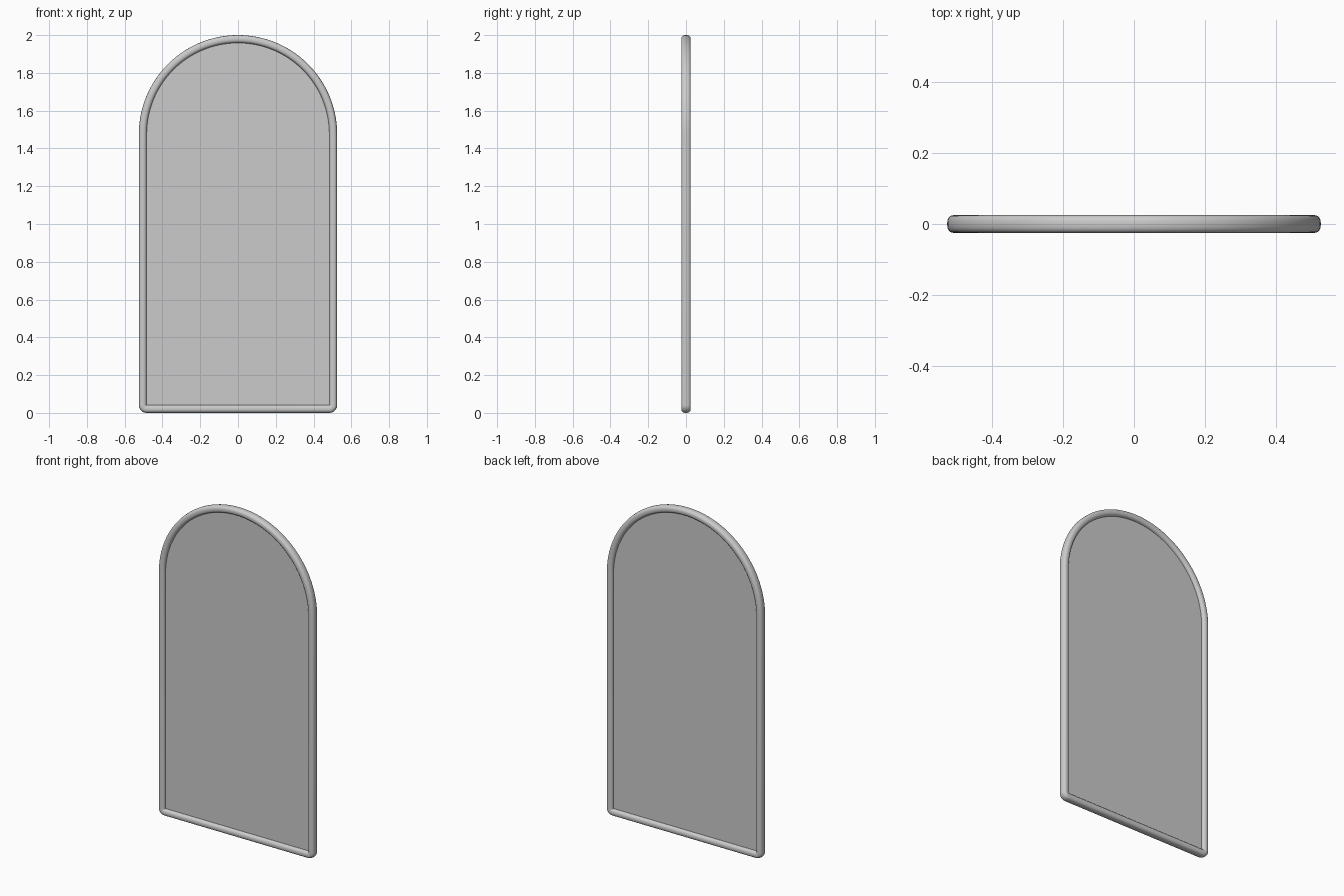
import bpy
import bmesh
from math import pi, sin, cos, copysign

if "Cube" in bpy.data.objects:
    bpy.data.objects.remove(bpy.data.objects["Cube"])

HALF_W, HEIGHT, DEPTH, RIM = 0.525, 2.0, 0.05, 0.042
SPRING = HEIGHT - HALF_W      # height where the arch starts

grey = bpy.data.materials.new("neutral grey")
grey.use_nodes = True
colour = (0.6, 0.6, 0.6, 1)
grey.diffuse_color = colour
grey.node_tree.nodes["Principled BSDF"].inputs["Base Color"].default_value = colour


def arc(cx, cz, r, start, end, steps):
    angles = [start + (end - start) * i / steps for i in range(steps + 1)]
    return [(cx + r * cos(a), cz + r * sin(a)) for a in angles]


def outline(inset):
    """Arched outline, with bottom corners that sharpen as it moves inward."""
    corner = max(RIM - inset, 0.0005)
    x, z = HALF_W - inset - corner, inset + corner
    return (arc(0, SPRING, HALF_W - inset, 0, pi, 64)
            + arc(-x, z, corner, pi, 1.5 * pi, 8)
            + arc(x, z, corner, 1.5 * pi, 2 * pi, 8))


def finish(name, bm):
    bmesh.ops.recalc_face_normals(bm, faces=bm.faces)
    mesh = bpy.data.meshes.new(name)
    bm.to_mesh(mesh)
    bm.free()
    mesh.materials.append(grey)
    obj = bpy.data.objects.new(name, mesh)
    bpy.context.collection.objects.link(obj)
    bpy.ops.object.select_all(action="DESELECT")
    obj.select_set(True)
    bpy.context.view_layer.objects.active = obj
    bpy.ops.object.shade_smooth_by_angle(angle=pi / 5)


# Rounded rim: a soft oval section carried around the arch
bm = bmesh.new()
rings = []
SIDES = 24
for i in range(SIDES):
    a = 2 * pi * i / SIDES
    soft = [copysign(abs(v) ** 0.8, v) for v in (cos(a), sin(a))]
    inset = RIM / 2 * (1 - soft[0])
    rings.append([bm.verts.new((x, DEPTH / 2 * soft[1], z)) for x, z in outline(inset)])
for ring, following in zip(rings, rings[1:] + rings[:1]):
    for j in range(len(ring)):
        k = (j + 1) % len(ring)
        bm.faces.new((ring[j], ring[k], following[k], following[j]))
finish("arched_rim", bm)

# Flat panel held in the middle of the rim
bm = bmesh.new()
face = bm.faces.new([bm.verts.new((x, -0.006, z)) for x, z in outline(RIM * 0.8)])
extruded = bmesh.ops.extrude_face_region(bm, geom=[face], use_keep_orig=True)
moved = [v for v in extruded["geom"] if isinstance(v, bmesh.types.BMVert)]
bmesh.ops.translate(bm, verts=moved, vec=(0, 0.012, 0))
finish("arched_panel", bm)
